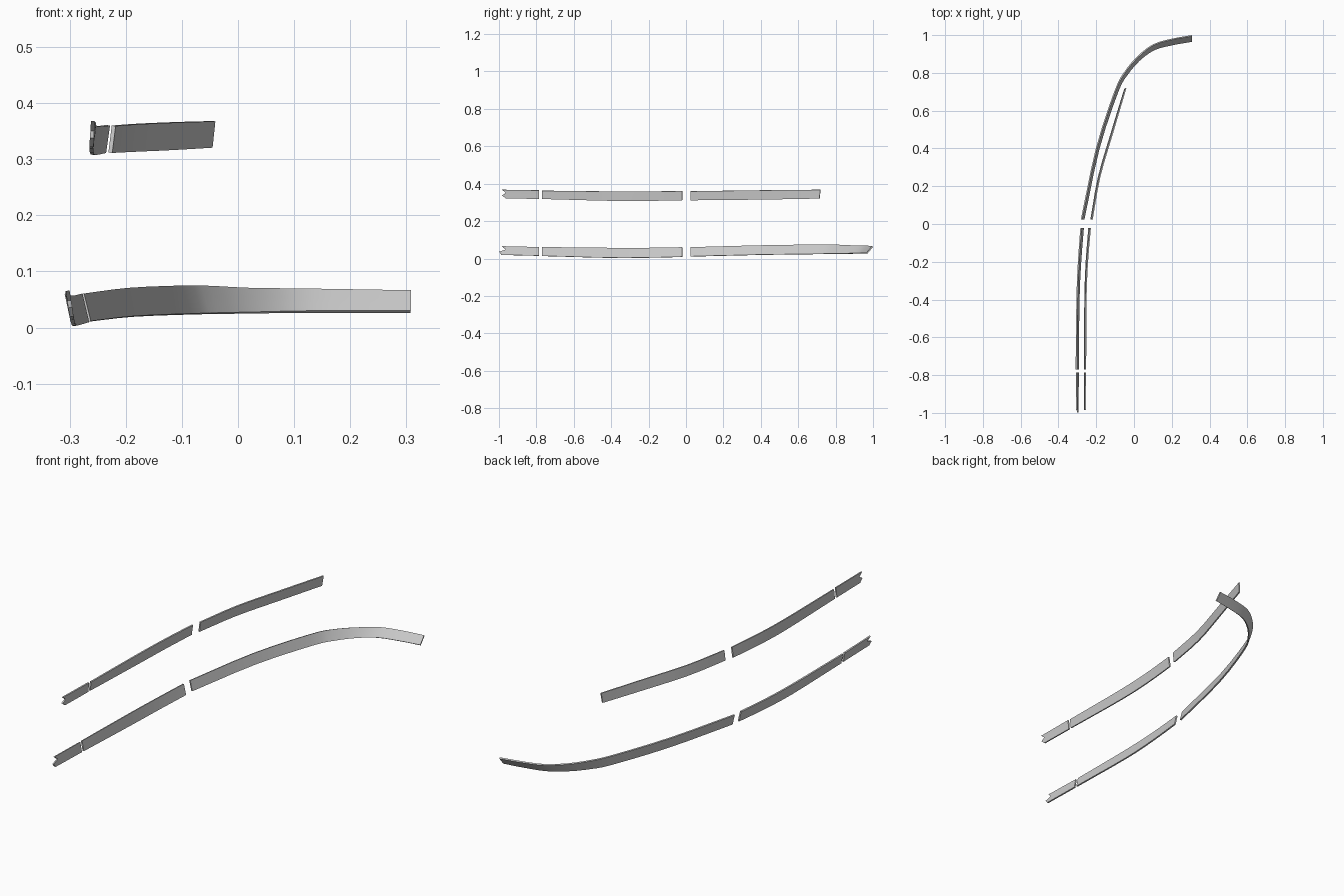
import bpy, bmesh
from mathutils import Vector

if "Cube" in bpy.data.objects:
    bpy.data.objects.remove(bpy.data.objects["Cube"])

THICK = 0.007
FRACTIONS = (0.0, 0.35, 0.62, 1.0)   # bottom to top across a strip


def spline(pts, i, t):
    # Catmull-Rom through the edge points
    p1, p2 = pts[i], pts[i + 1]
    p0 = pts[i - 1] if i else p1 * 2 - p2
    p3 = pts[i + 2] if i + 2 < len(pts) else p2 * 2 - p1
    return 0.5 * (2 * p1 + (p2 - p0) * t + (2 * p0 - 5 * p1 + 4 * p2 - p3) * t * t
                  + (3 * p1 - p0 - 3 * p2 + p3) * t ** 3)


def resample(pts, steps):
    pts = [Vector(p) for p in pts]
    out = [spline(pts, i, s / steps) for i in range(len(pts) - 1) for s in range(steps)]
    return out + [pts[-1]]


def strip(name, top, bottom, steps=3, notch=None):
    """Thin plate between a top and a bottom edge, thickened to the inner side."""
    top, bottom = resample(top, steps), resample(bottom, steps)
    n = len(top)
    bm = bmesh.new()
    rings = []
    for i in range(n):
        tangent = top[min(i + 1, n - 1)] - top[max(i - 1, 0)]
        inward = tangent.cross(top[i] - bottom[i]).normalized() * THICK
        outer = [bottom[i].lerp(top[i], f) for f in FRACTIONS]
        if notch and i == 0:
            outer = [p + Vector((0, d, 0)) for p, d in zip(outer, notch)]
        inner = [p + inward for p in reversed(outer)]
        rings.append([bm.verts.new(p) for p in outer + inner])
    for a, b in zip(rings, rings[1:]):
        for k in range(8):
            m = (k + 1) % 8
            bm.faces.new((a[k], a[m], b[m], b[k]))
    for r in (rings[0], rings[-1]):
        for k in range(3):
            bm.faces.new((r[k], r[k + 1], r[6 - k], r[7 - k]))
    bmesh.ops.recalc_face_normals(bm, faces=bm.faces)
    mesh = bpy.data.meshes.new(name)
    bm.to_mesh(mesh)
    bm.free()
    ob = bpy.data.objects.new(name, mesh)
    bpy.context.collection.objects.link(ob)
    bpy.context.view_layer.objects.active = ob
    ob.select_set(True)
    bpy.ops.object.shade_smooth_by_angle(angle=0.5)
    ob.select_set(False)


# Lower trim: notched front tip, middle strip, rear strip wrapping round the corner
strip("lower_trim_front",
      [(-0.307, -0.985, 0.065), (-0.308, -0.785, 0.060)],
      [(-0.300, -0.985, 0.019), (-0.299, -0.785, 0.014)],
      steps=1, notch=(0.0, -0.014, 0.022, 0.0))
strip("lower_trim_middle",
      [(-0.309, -0.77, 0.060), (-0.305, -0.40, 0.056), (-0.297, -0.20, 0.056), (-0.284, -0.02, 0.059)],
      [(-0.299, -0.77, 0.013), (-0.295, -0.40, 0.003), (-0.286, -0.20, 0.004), (-0.272, -0.02, 0.008)])
strip("lower_trim_rear",
      [(-0.281, 0.025, 0.059), (-0.202, 0.40, 0.069), (-0.105, 0.70, 0.073), (-0.055, 0.80, 0.072),
       (0.015, 0.885, 0.068), (0.10, 0.951, 0.066), (0.20, 0.981, 0.064), (0.307, 1.0, 0.062)],
      [(-0.269, 0.025, 0.010), (-0.189, 0.40, 0.019), (-0.090, 0.70, 0.023), (-0.041, 0.79, 0.024),
       (0.025, 0.868, 0.025), (0.105, 0.925, 0.026), (0.20, 0.951, 0.026), (0.307, 0.970, 0.026)])

# Upper trim: notched front tip, middle strip, straight rear strip
strip("upper_trim_front",
      [(-0.262, -0.97, 0.368), (-0.260, -0.785, 0.365)],
      [(-0.265, -0.97, 0.322), (-0.265, -0.785, 0.319)],
      steps=1, notch=(0.006, -0.014, 0.008, -0.014))
strip("upper_trim_middle",
      [(-0.260, -0.77, 0.363), (-0.258, -0.40, 0.359), (-0.250, -0.20, 0.359), (-0.235, -0.02, 0.361)],
      [(-0.265, -0.77, 0.319), (-0.263, -0.40, 0.309), (-0.256, -0.20, 0.309), (-0.242, -0.02, 0.312)])
strip("upper_trim_rear",
      [(-0.225, 0.025, 0.360), (-0.185, 0.25, 0.363), (-0.118, 0.48, 0.366), (-0.047, 0.72, 0.368)],
      [(-0.231, 0.025, 0.312), (-0.191, 0.25, 0.314), (-0.124, 0.48, 0.317), (-0.052, 0.715, 0.321)])
